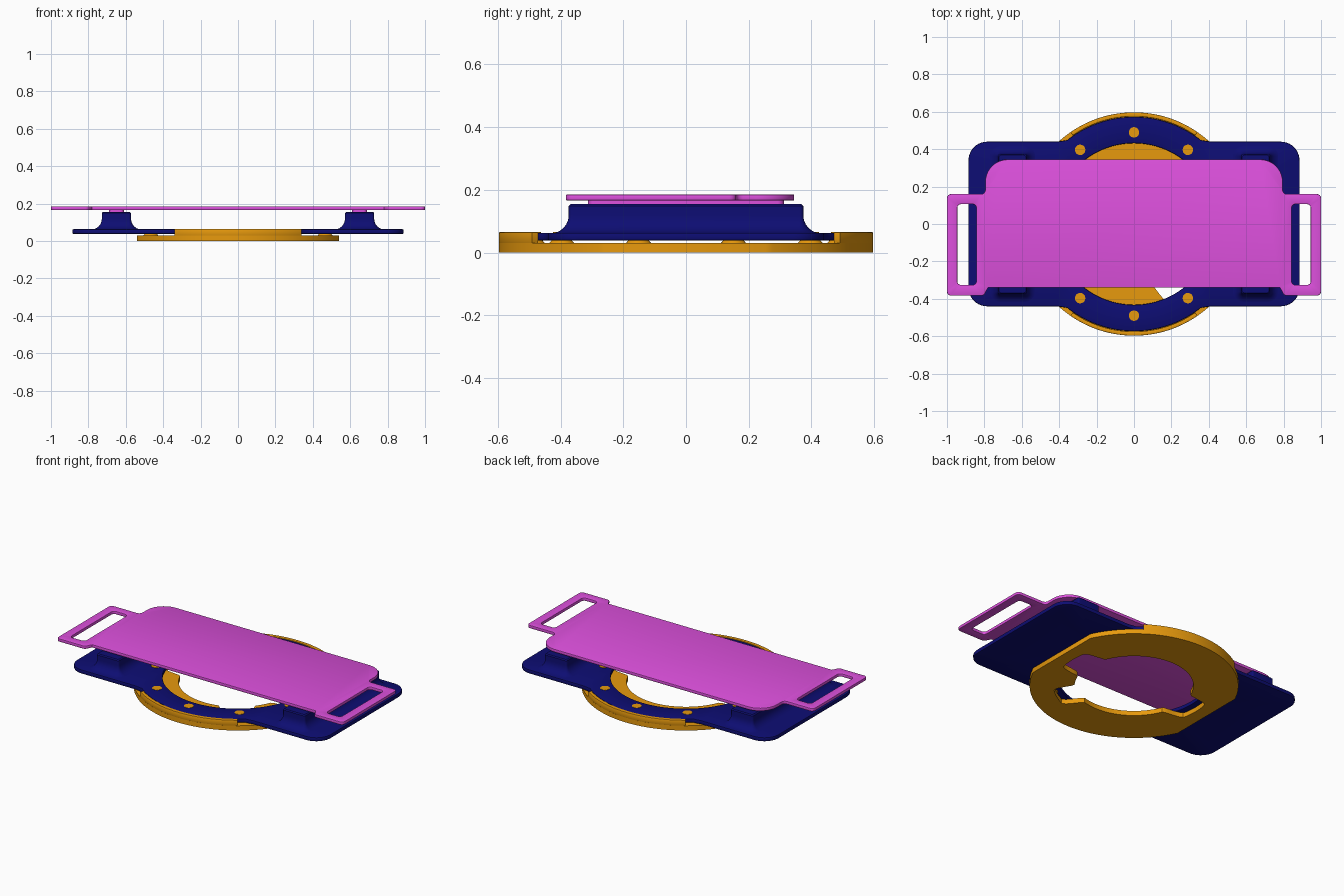
import bpy, bmesh
from math import sin, cos, pi, radians, degrees, acos, asin, sqrt

if "Cube" in bpy.data.objects:
    bpy.data.objects.remove(bpy.data.objects["Cube"])


def material(name, col):
    m = bpy.data.materials.new(name)
    m.diffuse_color = (*col, 1)
    m.use_nodes = True
    m.node_tree.nodes["Principled BSDF"].inputs["Base Color"].default_value = m.diffuse_color
    return m


PINK = material("pink", (0.72, 0.08, 0.72))
BLUE = material("navy", (0.004, 0.004, 0.17))
ORANGE = material("orange", (0.8, 0.32, 0.004))


def finish(bm, name, mat):
    bmesh.ops.recalc_face_normals(bm, faces=bm.faces[:])
    me = bpy.data.meshes.new(name)
    bm.to_mesh(me)
    bm.free()
    ob = bpy.data.objects.new(name, me)
    bpy.context.collection.objects.link(ob)
    me.materials.append(mat)
    bpy.ops.object.select_all(action='DESELECT')
    ob.select_set(True)
    bpy.context.view_layer.objects.active = ob
    bpy.ops.object.shade_smooth_by_angle(angle=radians(35))
    return ob


def slab(name, loops, z0, z1, mat, bevel=0.0):
    """Extrude an outline (first loop) with holes (other loops)."""
    bm = bmesh.new()
    for pts in loops:
        vs = [bm.verts.new((x, y, z0)) for x, y in pts]
        for i in range(len(vs)):
            bm.edges.new((vs[i - 1], vs[i]))
    bmesh.ops.triangle_fill(bm, use_beauty=True, edges=bm.edges[:], normal=(0, 0, 1))
    ext = bmesh.ops.extrude_face_region(bm, geom=bm.faces[:], use_keep_orig=True)
    for v in ext["geom"]:
        if isinstance(v, bmesh.types.BMVert):
            v.co.z = z1
    bmesh.ops.recalc_face_normals(bm, faces=bm.faces[:])
    if bevel:
        rim = [e for e in bm.edges if len(e.link_faces) == 2
               and e.calc_face_angle(0) > 1.2
               and abs(e.verts[0].co.z - e.verts[1].co.z) < 1e-5]
        bmesh.ops.bevel(bm, geom=rim, offset=bevel, segments=2, profile=0.5,
                        affect='EDGES', clamp_overlap=False)
    return finish(bm, name, mat)


def arc(r, a0, a1, n, cx=0, cy=0):
    return [(cx + r * cos(radians(a0 + (a1 - a0) * i / n)),
             cy + r * sin(radians(a0 + (a1 - a0) * i / n))) for i in range(n + 1)]


def round_rect(x0, x1, y0, y1, r, n=6):
    return (arc(r, 0, 90, n, x1 - r, y1 - r) + arc(r, 90, 180, n, x0 + r, y1 - r)
            + arc(r, 180, 270, n, x0 + r, y0 + r) + arc(r, 270, 360, n, x1 - r, y0 + r))


def mirror_x(half):
    return half + [(-x, y) for x, y in reversed(half)]


# Orange base ring: disc with two flats, hole with three notches
R = 0.597


def hole_radius(a):
    r = 0.34
    for centre, full, zero, top in ((0, 11, 22, 0.46), (180, 11, 22, 0.46), (304, 10, 18, 0.46)):
        d = abs((a - centre + 180) % 360 - 180)
        t = min(1, max(0, (zero - d) / (zero - full)))
        r += (top - 0.34) * t * t * (3 - 2 * t)
    return r


flat = degrees(acos(0.54 / R))
outer = arc(R, flat, 180 - flat, 56) + arc(R, 180 + flat, 360 - flat, 56)
hole = [(hole_radius(a) * cos(radians(a)), hole_radius(a) * sin(radians(a)))
        for a in range(0, 360, 2)]
slab("base_ring", [outer, hole], 0, 0.03, ORANGE)

# Raised rim at front and back
half = degrees(asin(0.34 / R))
for name, c in (("rim_back", 90), ("rim_front", 270)):
    slab(name, [arc(R, c - half, c + half, 32) + arc(0.575, c + half, c - half, 32)],
         0.028, 0.065, ORANGE, 0.003)

# Ten pegs with flared feet
for i in range(10):
    a = radians(18 + 36 * i)
    bm = bmesh.new()
    rings = []
    for r, z in ((0.042, 0.028), (0.03, 0.041), (0.028, 0.043), (0.028, 0.065)):
        rings.append([bm.verts.new((x, y, z)) for x, y in
                      arc(r, 0, 345, 23, 0.49 * cos(a), 0.49 * sin(a))])
    for lo, hi in zip(rings, rings[1:]):
        for k in range(24):
            bm.faces.new((lo[k - 1], lo[k], hi[k], hi[k - 1]))
    bm.faces.new(rings[-1])
    bm.faces.new(rings[0])
    finish(bm, f"peg_{i}", ORANGE)

# Blue carrier plate: rounded rectangle merged with a ring
join = degrees(asin(0.45 / 0.575))
quarter = arc(0.573, 90, join, 20) + [(0.41, 0.44)] + arc(0.1, 90, 0, 10, 0.785, 0.34)
right = quarter + [(x, -y) for x, y in reversed(quarter)]
left = [(-x, y) for x, y in reversed(right)][1:-1]
slab("carrier_plate", [right + left, arc(0.432, 0, 356.25, 95)], 0.038, 0.063, BLUE, 0.005)

# Blue pedestals with a concave flare at the foot and a small pink pad on top
for side, s in (("left", -1), ("right", 1)):
    layers = [(0.0, 0.149), (-0.006, 0.155)]
    F = 0.058
    flare = [(F * (1 - cos(radians(t))), 0.062 + F * (1 - sin(radians(t))))
             for t in range(90, -1, -15)]
    bm = bmesh.new()
    rings = []
    for g, z in flare and [(F - F * sin(radians(t)), 0.061 + F - F * cos(radians(t)))
                           for t in range(0, 91, 15)] + layers:
        rings.append([bm.verts.new((x, y, z)) for x, y in round_rect(
            s * 0.65 - 0.078 - g, s * 0.65 + 0.078 + g, -0.374 - g, 0.374 + g, 0.012 + max(g, 0))])
    for lo, hi in zip(rings, rings[1:]):
        for k in range(len(lo)):
            bm.faces.new((lo[k - 1], lo[k], hi[k], hi[k - 1]))
    bm.faces.new(rings[0])
    bm.faces.new(rings[-1])
    finish(bm, f"pedestal_{side}", BLUE)
    slab(f"pad_{side}", [round_rect(s * 0.65 - 0.04, s * 0.65 + 0.04, -0.312, 0.312, 0.02)],
         0.153, 0.168, PINK)

# Pink top plate with slotted wings
half_outline = (arc(0.12, 90, 0, 10, 0.675, 0.225)
                + arc(0.022, 180, 270, 4, 0.817, 0.182)
                + arc(0.022, 90, 0, 4, 0.978, 0.138)
                + arc(0.022, 0, -90, 4, 0.978, -0.361)
                + arc(0.022, 270, 180, 4, 0.815, -0.361)[:3]
                + [(0.78, -0.34)])
slots = [round_rect(0.843, 0.945, -0.326, 0.106, 0.02),
         round_rect(-0.945, -0.843, -0.326, 0.106, 0.02)]
slab("top_plate", [mirror_x(half_outline)] + slots, 0.166, 0.185, PINK, 0.003)
